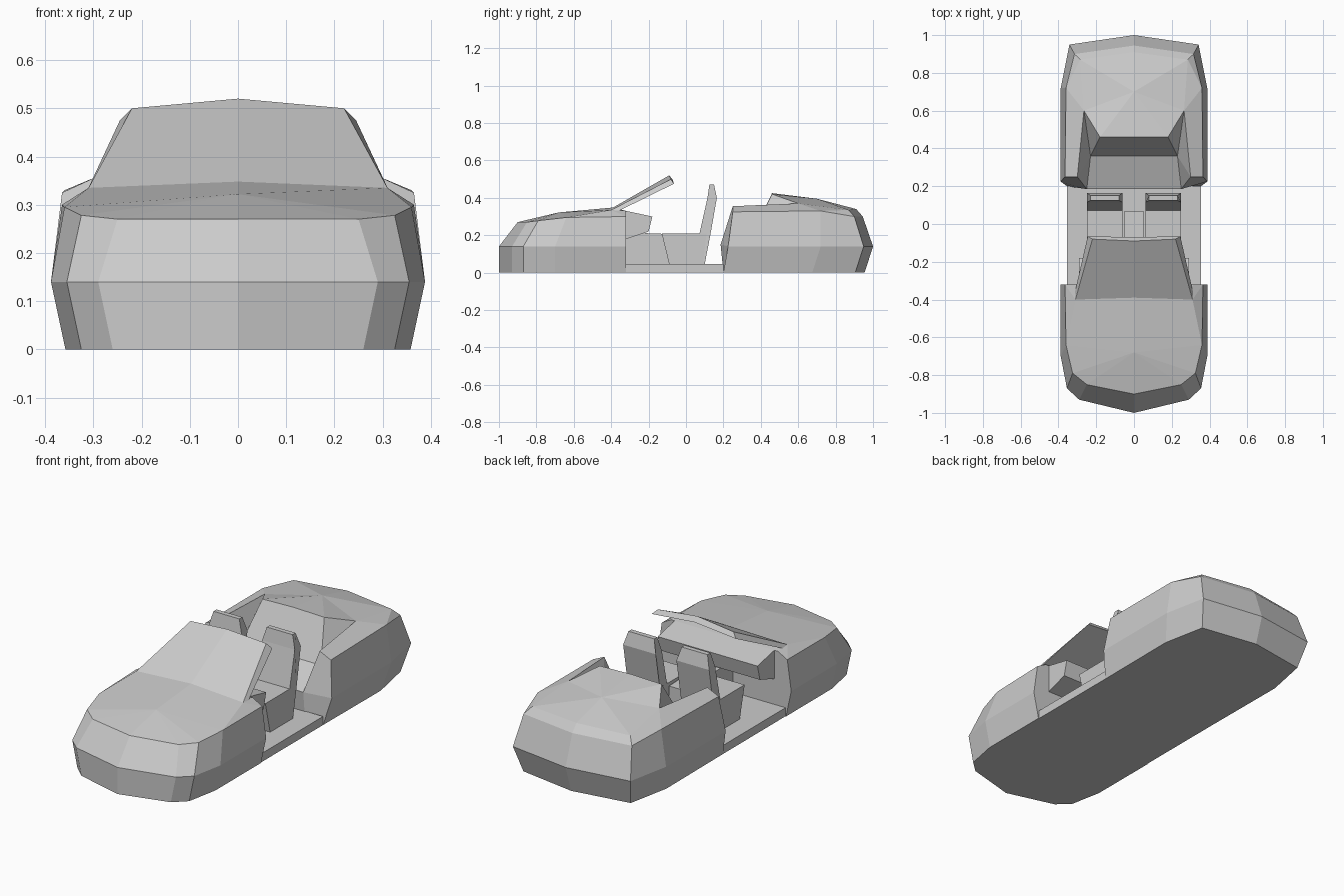
import bpy
import bmesh

default_cube = bpy.data.objects.get("Cube")
if default_cube:
    bpy.data.objects.remove(default_cube, do_unlink=True)

GREY = (0.6, 0.6, 0.6, 1.0)
paint = bpy.data.materials.new("plain grey")
paint.use_nodes = True
paint.diffuse_color = GREY
paint.node_tree.nodes["Principled BSDF"].inputs["Base Color"].default_value = GREY


def face(bm, *points):
    """Add a face and its mirror image across the centre plane."""
    bm.faces.new([bm.verts.new(p) for p in points])
    bm.faces.new([bm.verts.new((-x, y, z)) for x, y, z in reversed(points)])


def loft(bm, lower, upper, closed=False):
    """Bridge two rows of points with quads."""
    count = len(lower)
    for i in range(count if closed else count - 1):
        j = (i + 1) % count
        face(bm, lower[i], lower[j], upper[j], upper[i])


def fan(bm, centre, rim):
    """Triangles from one point to each edge of a rim."""
    for a, b in zip(rim, rim[1:]):
        face(bm, centre, a, b)


def finish(bm, name):
    """Weld the pieces and make a flat shaded object."""
    bmesh.ops.remove_doubles(bm, verts=bm.verts[:], dist=0.0005)
    bmesh.ops.recalc_face_normals(bm, faces=bm.faces[:])
    mesh = bpy.data.meshes.new(name)
    bm.to_mesh(mesh)
    bm.free()
    mesh.materials.append(paint)
    part = bpy.data.objects.new(name, mesh)
    bpy.context.collection.objects.link(part)
    return part


def prism(name, profile, inner, outer, chamfer_above=1.0, chamfer=0.02):
    """Side profile (y, z) pulled across x, narrowed above a height, on both sides."""
    bm = bmesh.new()
    left, right = [], []
    for y, z in profile:
        inset = chamfer if z > chamfer_above else 0
        left.append((inner + inset, y, z))
        right.append((outer - inset, y, z))
    loft(bm, left, right, closed=True)
    face(bm, *right)
    if inner > 0:
        face(bm, *left)
    return finish(bm, name)


def waist_and_base(plan, waist=0.14, tuck=0.03, shift=0.0):
    """Widest row at waist height and the tucked-in row on the ground."""
    middle = [(x, y, waist) for x, y in plan]
    base = [(max(x - tuck, 0), y - shift, 0) for x, y in plan]
    return middle, base


# Front body: nose, fenders, hood, cowl and firewall
bm = bmesh.new()
door_front = -0.32
waist, base = waist_and_base(
    [(0, -1), (0.29, -0.93), (0.355, -0.87), (0.388, -0.7), (0.388, door_front)])
shoulder = [(0, -0.9, 0.27), (0.25, -0.85, 0.27), (0.325, -0.79, 0.278),
            (0.36, -0.64, 0.295), (0.365, door_front, 0.3)]
hood_crease = (0, -0.68, 0.322)
cowl = [(0, -0.39, 0.348), (0.31, -0.4, 0.335)]
cowl_rear = [(0, door_front, 0.33), (0.31, door_front, 0.33)]
loft(bm, base, waist)
loft(bm, waist, shoulder)
fan(bm, hood_crease, shoulder[:4])
face(bm, hood_crease, shoulder[3], cowl[1], cowl[0])
face(bm, shoulder[3], shoulder[4], cowl[1])
face(bm, shoulder[4], cowl_rear[1], cowl[1])
loft(bm, cowl, cowl_rear)
firewall_foot = (0, door_front, 0)
face(bm, firewall_foot, base[4], waist[4], shoulder[4], cowl_rear[1], cowl_rear[0])
face(bm, firewall_foot, *base)
finish(bm, "front_body")

# Rear body: fenders, tail, rear deck and the recess behind the seats
bm = bmesh.new()
waist, base = waist_and_base(
    [(0.388, 0.225), (0.388, 0.72), (0.342, 0.95), (0, 1)], shift=0.045)
base[0] = (0.355, 0.2, 0)
shoulder = [(0.365, 0.25, 0.325), (0.36, 0.72, 0.33), (0.315, 0.9, 0.3), (0, 0.945, 0.3)]
rail = (0.3, 0.25, 0.355)
buttress = (0.265, 0.6, 0.37)
tail = [(0.285, 0.87, 0.335), (0, 0.91, 0.34)]
deck_edge = [(0, 0.46, 0.425), (0.18, 0.46, 0.42)]
ledge = [(0, 0.36, 0.22), (0.23, 0.36, 0.22)]
lip = [(0, 0.185, 0.15), (0.25, 0.185, 0.15)]
foot = [(0, 0.2, 0), (0.25, 0.2, 0)]
loft(bm, base, waist)
loft(bm, waist, shoulder)
face(bm, shoulder[0], shoulder[1], buttress, rail)
face(bm, shoulder[1], tail[0], buttress)
face(bm, shoulder[1], shoulder[2], tail[0])
loft(bm, shoulder[2:], tail)
fan(bm, (0, 0.7, 0.395), [deck_edge[0], deck_edge[1], buttress, tail[0], tail[1]])
loft(bm, deck_edge, ledge)
loft(bm, ledge, lip)
loft(bm, lip, foot)
face(bm, buttress, deck_edge[1], ledge[1])
face(bm, rail, buttress, ledge[1])
face(bm, rail, ledge[1], lip[1])
face(bm, foot[1], base[0], waist[0], lip[1])
face(bm, waist[0], shoulder[0], rail, lip[1])
face(bm, foot[0], foot[1], *base)
finish(bm, "rear_body")

# Windshield sheet with its bevelled side edge
bm = bmesh.new()
bottom = cowl + [(0.315, -0.37, 0.325), (0, -0.37, 0.335)]
top = [(0, -0.09, 0.52), (0.22, -0.08, 0.5), (0.245, -0.065, 0.475), (0, -0.07, 0.495)]
loft(bm, bottom, top)
face(bm, *bottom)
face(bm, *top)
finish(bm, "windshield")

# Cabin floor, centre console and dashboard
floor_top = 0.045
prism("floor", [(door_front, 0), (0.2, 0), (0.2, floor_top), (door_front, floor_top)], 0, 0.355)
prism("console", [(door_front, floor_top), (0.07, floor_top), (0.07, 0.2),
                  (door_front, 0.215)], 0, 0.05)
prism("dashboard", [(door_front, 0.18), (-0.2, 0.22), (-0.18, 0.3), (door_front, 0.33)], 0, 0.29)

# Seat pair
prism("seat_cushions", [(-0.13, 0.21), (0.11, 0.21), (0.09, floor_top),
                        (-0.09, floor_top)], 0.06, 0.25)
prism("seat_backs", [(0.07, 0.2), (0.115, 0.4), (0.125, 0.47), (0.15, 0.47),
                     (0.165, 0.4), (0.13, 0.2), (0.1, floor_top), (0.08, floor_top)],
      0.06, 0.25, chamfer_above=0.45)
